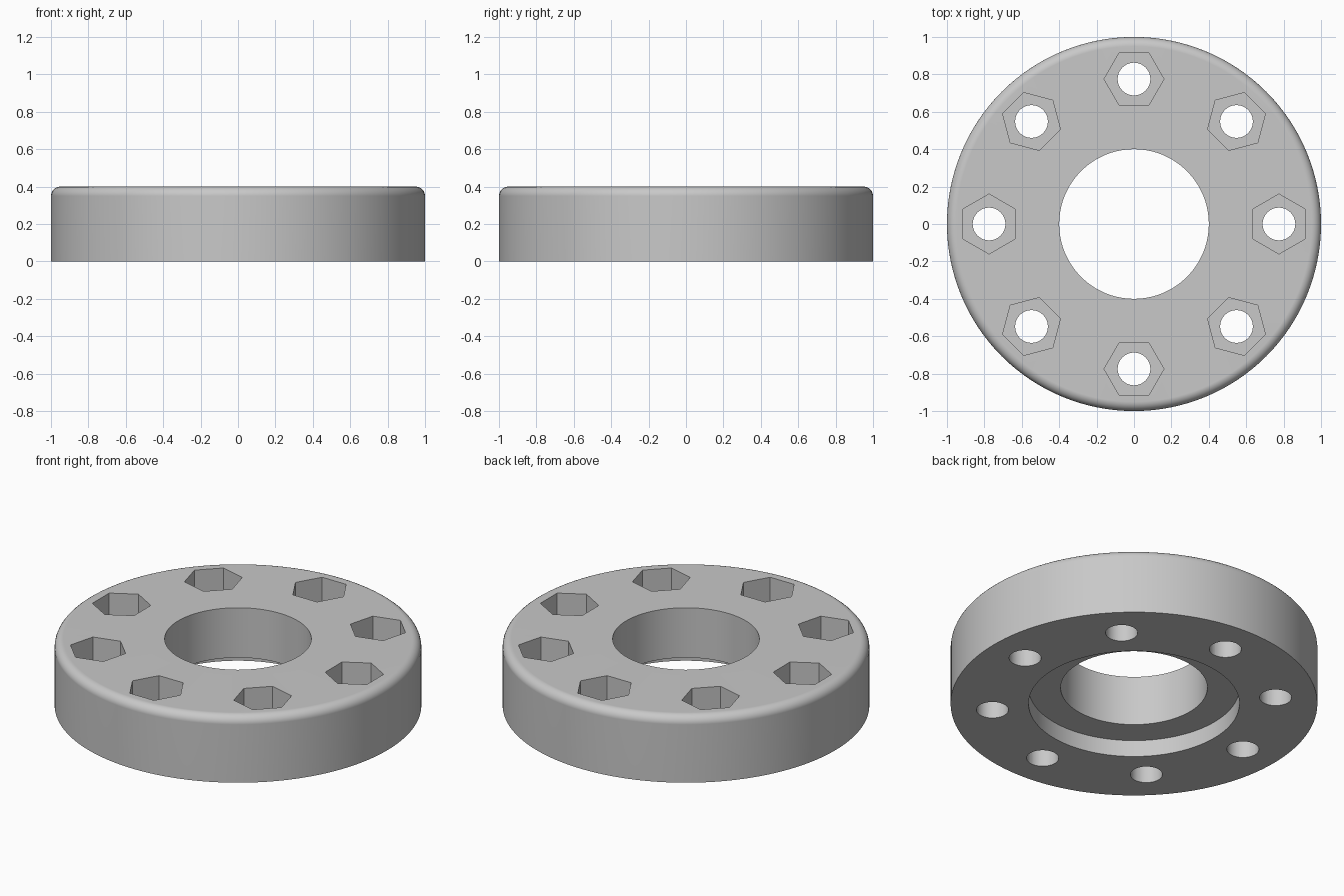
import bpy, bmesh
from math import pi, cos, sin
from mathutils import Matrix, Vector

if "Cube" in bpy.data.objects:
    bpy.data.objects.remove(bpy.data.objects["Cube"])

HEIGHT, OUTER, BORE = 0.4, 1.0, 0.4
RECESS_R, RECESS_D = 0.575, 0.1
FILLET = 0.05
BOLTS, BOLT_CIRCLE, BOLT_R = 8, 0.775, 0.0875
HEX_R, HEX_FLOOR = 0.16, 0.2

grey = bpy.data.materials.new("grey metal")
grey.use_nodes = True
colour = (0.58, 0.58, 0.58, 1)
grey.diffuse_color = colour
grey.node_tree.nodes["Principled BSDF"].inputs["Base Color"].default_value = colour


def finish(name, bm):
    bmesh.ops.recalc_face_normals(bm, faces=bm.faces)
    mesh = bpy.data.meshes.new(name)
    bm.to_mesh(mesh)
    bm.free()
    mesh.materials.append(grey)
    obj = bpy.data.objects.new(name, mesh)
    bpy.context.collection.objects.link(obj)
    return obj


def lathe(name, profile, steps):
    """Spin a closed (radius, z) outline around the z axis."""
    bm = bmesh.new()
    verts = [bm.verts.new((r, 0, z)) for r, z in profile]
    edges = [bm.edges.new((v, verts[i - 1])) for i, v in enumerate(verts)]
    bmesh.ops.spin(bm, geom=verts + edges, axis=(0, 0, 1), cent=(0, 0, 0),
                   angle=2 * pi, steps=steps, use_merge=True)
    bmesh.ops.remove_doubles(bm, verts=bm.verts, dist=1e-5)
    return finish(name, bm)


def prism_ring(name, sides, radius, z0, z1, turn):
    """One prism per bolt, each turned to face the centre."""
    bm = bmesh.new()
    for i in range(BOLTS):
        place = (Matrix.Rotation(2 * pi * i / BOLTS, 4, "Z")
                 @ Matrix.Translation((BOLT_CIRCLE, 0, 0)))
        base = [bm.verts.new(place @ Vector((radius * cos(turn + 2 * pi * k / sides),
                                             radius * sin(turn + 2 * pi * k / sides), z0)))
                for k in range(sides)]
        face = bm.faces.new(base)
        new = bmesh.ops.extrude_face_region(bm, geom=[face])["geom"]
        bmesh.ops.translate(bm, vec=(0, 0, z1 - z0),
                            verts=[g for g in new if isinstance(g, bmesh.types.BMVert)])
        if not face.is_valid or len([f for f in base[0].link_faces]) < 3:
            bm.faces.new(base)
    return finish(name, bm)


# Flange body: rounded top rim, straight bore, round recess underneath
rim = [(OUTER - FILLET + FILLET * cos(a), HEIGHT - FILLET + FILLET * sin(a))
       for a in (pi / 2 * i / 6 for i in range(7))]
flange = lathe("flange_ring", [(RECESS_R, 0), (OUTER, 0)] + rim
               + [(BORE, HEIGHT), (BORE, RECESS_D), (RECESS_R, RECESS_D)], 128)

# Through holes and hexagonal nut pockets
cutters = [prism_ring("bolt_hole_cutter", 40, BOLT_R, -0.1, HEX_FLOOR + 0.05, 0),
           prism_ring("nut_pocket_cutter", 6, HEX_R, HEX_FLOOR, HEIGHT + 0.1, pi / 6)]
for cutter in cutters:
    cut = flange.modifiers.new(cutter.name, "BOOLEAN")
    cut.operation, cut.solver, cut.object = "DIFFERENCE", "EXACT", cutter

bpy.context.view_layer.update()
cut_mesh = bpy.data.meshes.new_from_object(
    flange.evaluated_get(bpy.context.evaluated_depsgraph_get()))
flange.modifiers.clear()
flange.data = cut_mesh
for cutter in cutters:
    bpy.data.objects.remove(cutter)

# Smooth round walls, crisp edges, evenly shaded flats
bpy.ops.object.select_all(action="DESELECT")
flange.select_set(True)
bpy.context.view_layer.objects.active = flange
bpy.ops.object.shade_smooth_by_angle(angle=pi / 6)
weighted = flange.modifiers.new("even_flats", "WEIGHTED_NORMAL")
weighted.keep_sharp = True
